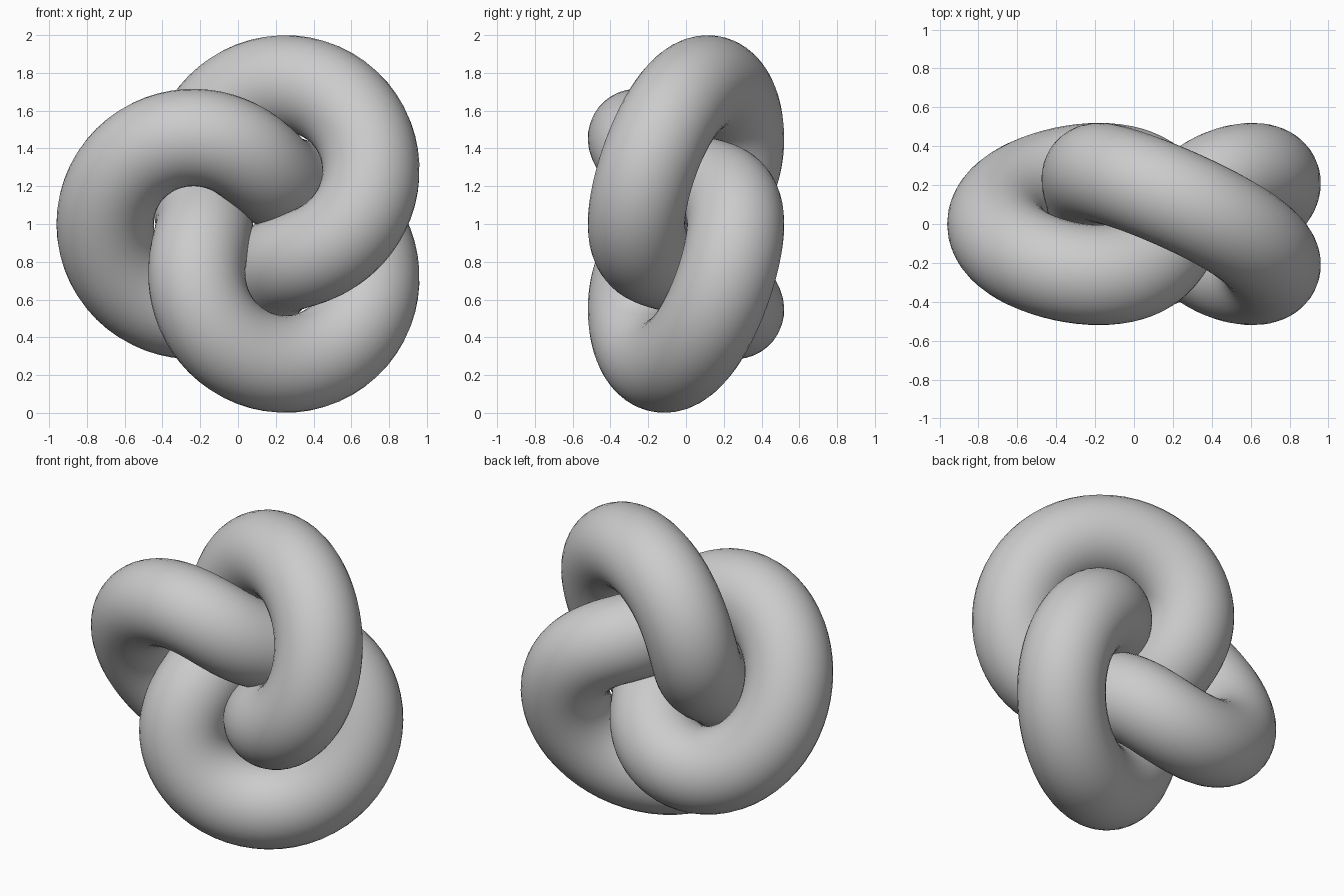
import bpy, bmesh
from math import sin, cos, pi, tau
from mathutils import Vector

if "Cube" in bpy.data.objects:
    bpy.data.objects.remove(bpy.data.objects["Cube"])

S = 0.2623      # knot scale (half of the main radius)
TUBE = 0.2577   # tube radius
SEGS, SIDES = 192, 36
CENTRE = Vector((0.0834, 0, 1))


def path(u):
    """Point of a (2,3) torus knot lying in the XZ plane."""
    r = S * (2 + cos(1.5 * u))
    return Vector((-r * cos(u), -S * sin(1.5 * u), r * sin(u)))


# Sweep a round section along the knot, closing both directions
bm = bmesh.new()
rings = []
for i in range(SEGS):
    u = 2 * tau * i / SEGS
    p = path(u)
    tangent = (path(u + 0.001) - path(u - 0.001)).normalized()
    side = tangent.cross(p).normalized()
    normal = side.cross(tangent)
    rings.append([bm.verts.new(CENTRE + p + TUBE * (cos(a) * normal + sin(a) * side))
                  for a in (tau * j / SIDES for j in range(SIDES))])

for i in range(SEGS):
    a, b = rings[i], rings[(i + 1) % SEGS]
    for j in range(SIDES):
        k = (j + 1) % SIDES
        bm.faces.new((a[j], a[k], b[k], b[j])).smooth = True
bmesh.ops.recalc_face_normals(bm, faces=bm.faces)

# Knot object
mesh = bpy.data.meshes.new("knot")
bm.to_mesh(mesh)
bm.free()
knot = bpy.data.objects.new("knot", mesh)
bpy.context.collection.objects.link(knot)
